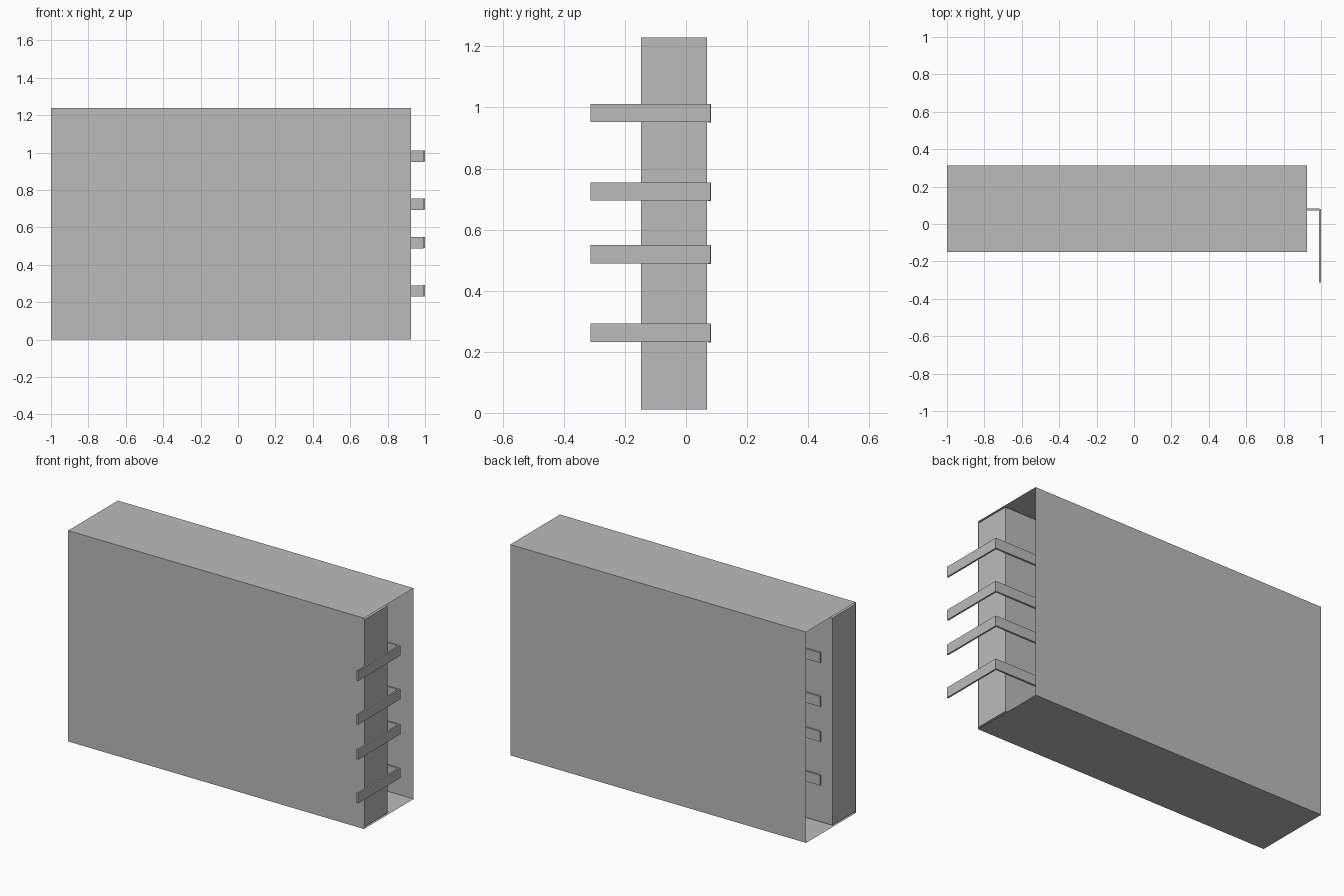
import bpy
import bmesh
from mathutils import Vector

cube = bpy.data.objects.get("Cube")
if cube:
    bpy.data.objects.remove(cube, do_unlink=True)

grey = bpy.data.materials.new("plain grey")
grey.use_nodes = True
grey.diffuse_color = (0.5, 0.5, 0.5, 1)
grey.node_tree.nodes["Principled BSDF"].inputs["Base Color"].default_value = grey.diffuse_color


def box(name, low, high, open_ends=False):
    """Box between two corners; open_ends leaves out both x faces."""
    low, high = Vector(low), Vector(high)
    bm = bmesh.new()
    bmesh.ops.create_cube(bm, size=1)
    if open_ends:
        ends = [f for f in bm.faces if abs(f.normal.x) > 0.9]
        bmesh.ops.delete(bm, geom=ends, context='FACES_ONLY')
    bmesh.ops.scale(bm, vec=high - low, verts=bm.verts)
    bmesh.ops.translate(bm, vec=(low + high) / 2, verts=bm.verts)
    mesh = bpy.data.meshes.new(name)
    bm.to_mesh(mesh)
    bm.free()
    mesh.materials.append(grey)
    obj = bpy.data.objects.new(name, mesh)
    bpy.context.collection.objects.link(obj)
    return obj


# Paper-thin sleeve, open at both ends
box("outer_sleeve", (-1, -0.15, 0), (0.925, 0.312, 1.24), open_ends=True)

# Solid block filling the front part of the sleeve
box("inner_block", (-1, -0.147, 0.011), (0.925, 0.069, 1.229))

# Four L-shaped straps: along the back of the block, then forward past its end
strap_height = 0.06
for i, z in enumerate((0.232, 0.489, 0.695, 0.952), 1):
    top = z + strap_height
    box(f"strap_back_{i}", (-0.93, 0.072, z - 0.001), (0.992, 0.082, top - 0.001))
    box(f"strap_arm_{i}", (0.99, -0.312, z), (1, 0.08, top))
